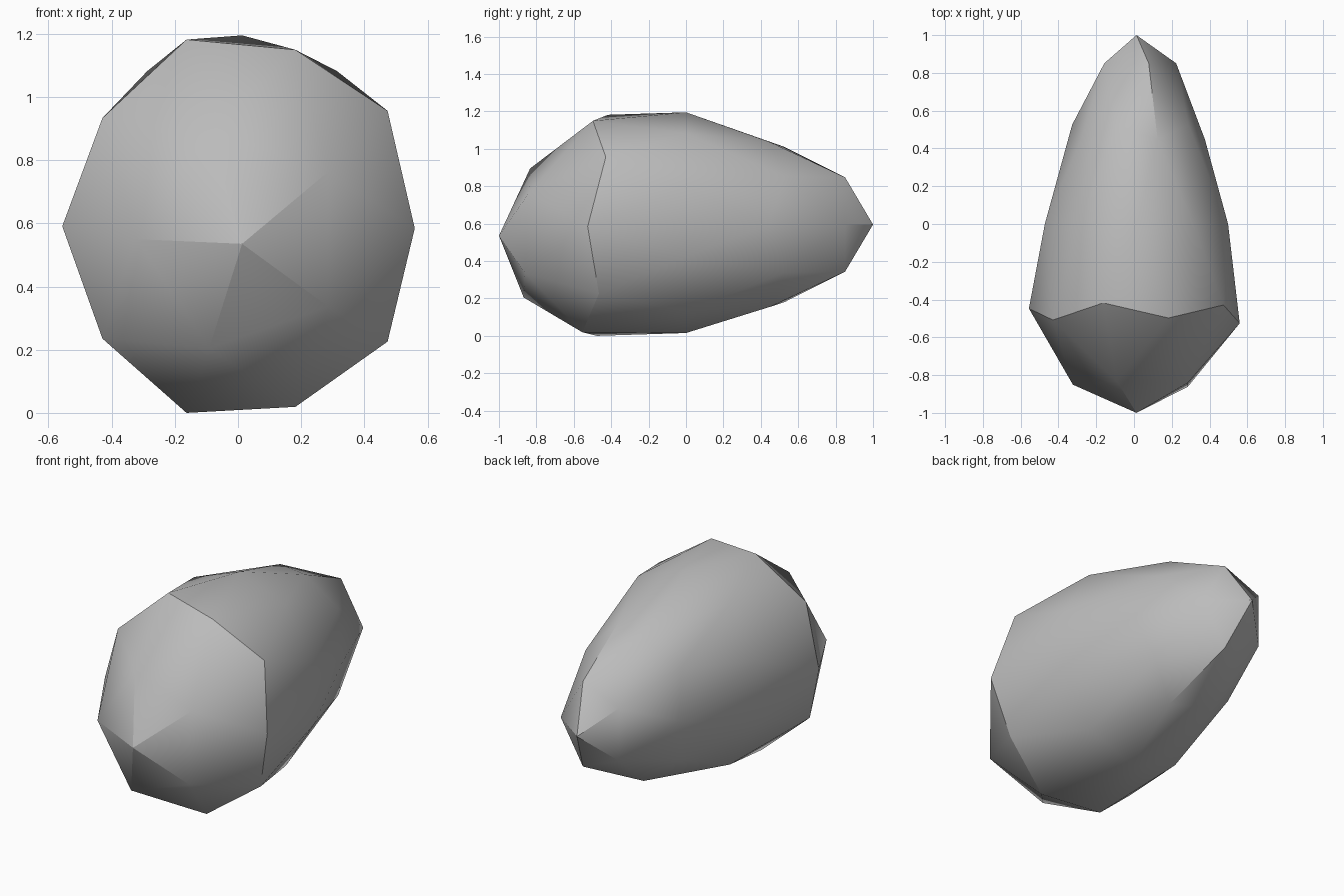
import bpy
import math

cube = bpy.data.objects.get("Cube")
if cube:
    bpy.data.objects.remove(cube, do_unlink=True)

# Stone colour
stone = bpy.data.materials.new("stone grey")
stone.use_nodes = True
colour = (0.5, 0.5, 0.5, 1)
stone.diffuse_color = colour
stone.node_tree.nodes["Principled BSDF"].inputs["Base Color"].default_value = colour

# Profile along the length: y, width, height, centre height
PROFILE = [
    (-1.0, 0.64, 0.69, 0.54),
    (-0.85, 0.64, 0.69, 0.555),
    (-0.47, 0.643, 0.70, 0.595),
    (0.0, 0.51, 0.59, 0.61),
    (0.47, 0.40, 0.515, 0.60),
    (1.0, 0.40, 0.50, 0.60),
]


def section(y):
    """Interpolate the profile at y."""
    for a, b in zip(PROFILE, PROFILE[1:]):
        if y <= b[0] + 1e-4:
            t = (y - a[0]) / (b[0] - a[0])
            return [p + (q - p) * t for p, q in zip(a[1:], b[1:])]
    return PROFILE[-1][1:]


# Faceted egg-shaped boulder, blunt at the front and tapered to the back
bpy.ops.mesh.primitive_ico_sphere_add(subdivisions=2, radius=1)
boulder = bpy.context.object
boulder.name = "boulder"
for v in boulder.data.vertices:
    x, up, y = v.co
    width, height, centre = section(y)
    lean = 0.05 * up * height if y < -0.1 else 0
    v.co = (0.013 + x * width, y + lean, centre - up * height)
    if lean:
        v.co.y = y - lean

low = min(v.co.z for v in boulder.data.vertices)
for v in boulder.data.vertices:
    v.co.z -= low
boulder.data.materials.append(stone)
bpy.ops.object.shade_smooth_by_angle(angle=math.radians(30))
